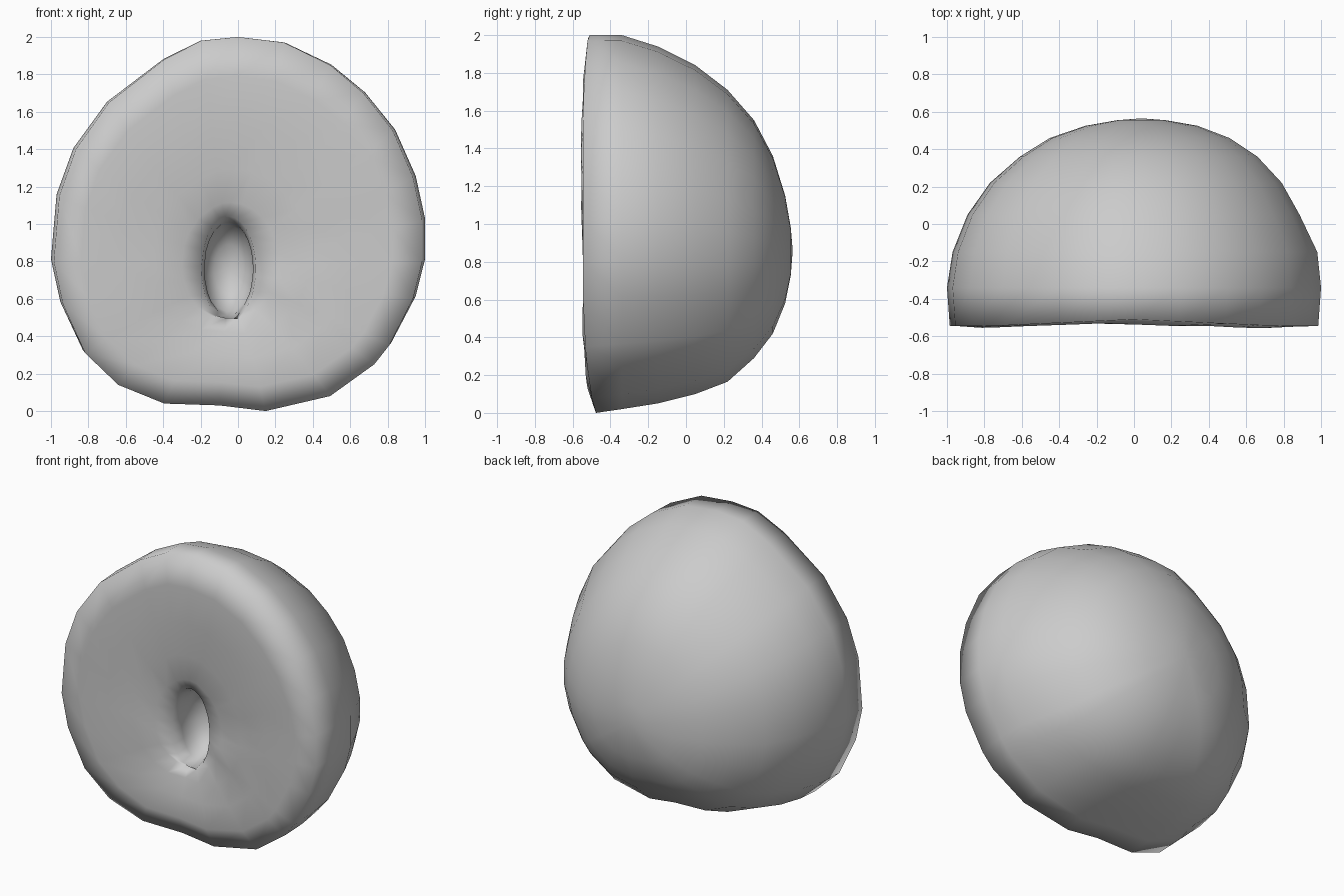
import bpy, bmesh, math, random

if "Cube" in bpy.data.objects:
    bpy.data.objects.remove(bpy.data.objects["Cube"])
random.seed(4)

# Cut-face outline (x, z)
outline = [(0, 2), (.25, 1.97), (.5, 1.85), (.68, 1.7), (.84, 1.5), (.95, 1.25),
           (1, 1.02), (1, .8), (.95, .6), (.82, .35), (.74, .25), (.5, .08),
           (.15, 0), (-.1, .03), (-.4, .04), (-.65, .14), (-.83, .31), (-.95, .57),
           (-1, .8), (-.97, 1.15), (-.88, 1.4), (-.7, 1.65), (-.4, 1.88), (-.2, 1.98)]

# Skin cross-sections from rim to back: y, left, right, bottom, top
skin = [(-.34, -1, 1, .02, 2), (-.15, -.97, .98, .05, 1.94), (.05, -.89, .885, .10, 1.84),
        (.22, -.77, .79, .165, 1.71), (.36, -.61, .66, .29, 1.55), (.46, -.45, .51, .42, 1.36),
        (.525, -.26, .34, .58, 1.15), (.555, -.09, .17, .73, .98)]

# Cut face and stone hollow: half width factor, y, blend towards hollow shape
cx, cz = -.05, .76
face = [(.83, -.545, 0), (.64, -.535, .05), (.46, -.515, .15), (.3, -.49, .4)]
hollow = [(.145, .28, -.45), (.13, .25, -.37), (.14, .23, -.28), (.08, .13, -.2)]

bm = bmesh.new()
n = len(outline)


def ring(points):
    return [bm.verts.new(p) for p in points]


def bridge(a, b):
    for i in range(n):
        j = (i + 1) % n
        bm.faces.new((a[i], a[j], b[j], b[i]))


def cap(r, apex, flip=False):
    v = bm.verts.new(apex)
    for i in range(n):
        f = (r[i], r[(i + 1) % n], v)
        bm.faces.new(f[::-1] if flip else f)


def rim_y(x, z):
    y = -.51 - .035 * min(1, abs(x) * 1.3)
    return y + .04 * max(0, (.5 - z) / .5)


# Outer skin
rim = ring([(x * .985, rim_y(x, z), z) for x, z in outline])
prev = rim
for y, l, r, b, t in skin:
    cur = ring([((l + r) / 2 + x * (r - l) / 2, y, b + z * (t - b) / 2) for x, z in outline])
    bridge(prev, cur)
    prev = cur
cap(prev, (.04, .565, .86))

# Gently dished cut face
prev = rim
for k, y, blend in face:
    pts = []
    for x, z in outline:
        a = math.atan2(z - cz, x - cx)
        px, pz = cx + k * (x - cx), cz + k * (z - cz)
        px += blend * (cx + .2 * math.cos(a) - px)
        pz += blend * (cz + .33 * math.sin(a) - pz)
        side = .5 * (rim_y(x, z) + .535)
        pts.append((px, y + side + random.uniform(-.008, .008), pz))
    cur = ring(pts)
    bridge(cur, prev)
    prev = cur

# Undercut stone hollow
for w, h, y in hollow:
    pts = []
    for x, z in outline:
        a = math.atan2(z - cz, x - cx)
        pts.append((cx + w * math.cos(a), y, cz + h * math.sin(a)))
    cur = ring(pts)
    bridge(cur, prev)
    prev = cur
cap(prev, (cx, -.18, cz), True)

bmesh.ops.recalc_face_normals(bm, faces=bm.faces)
for f in bm.faces:
    f.smooth = True
mesh = bpy.data.meshes.new("fruit_half")
bm.to_mesh(mesh)
bm.free()
bpy.context.collection.objects.link(bpy.data.objects.new("fruit_half", mesh))
